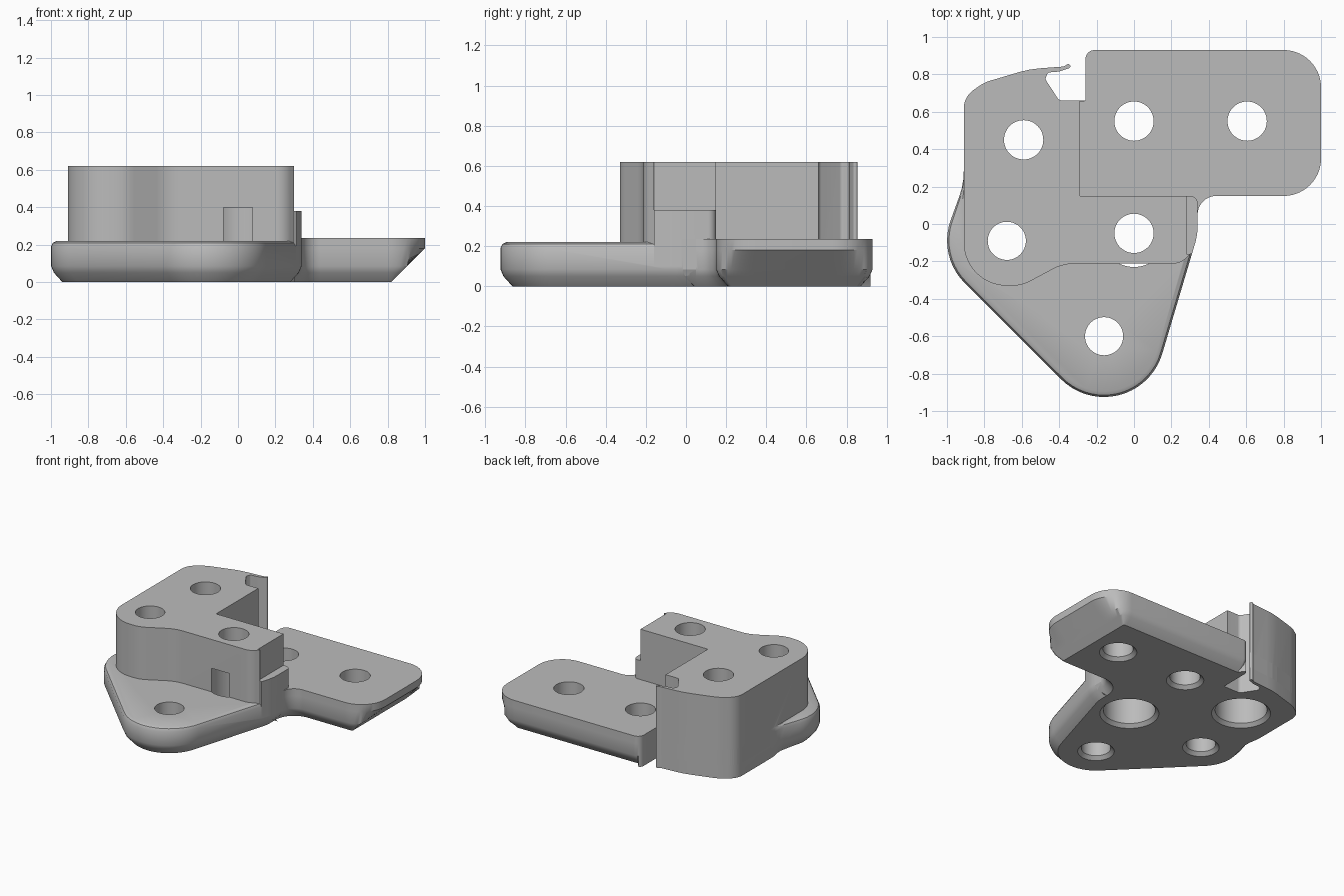
import bpy, bmesh, math
from mathutils import Vector

cube = bpy.data.objects.get("Cube")
if cube:
    bpy.data.objects.remove(cube, do_unlink=True)

grey = bpy.data.materials.new("plain grey")
grey.use_nodes = True
grey.diffuse_color = (0.5, 0.5, 0.5, 1)
grey.node_tree.nodes["Principled BSDF"].inputs["Base Color"].default_value = (0.5, 0.5, 0.5, 1)


def rounded(corners):
    """Closed outline from (x, y, radius) corners, each radius made an arc."""
    out, n = [], len(corners)
    for i, c in enumerate(corners):
        p = Vector(c[:2])
        r = c[2] if len(c) > 2 else 0
        a = (Vector(corners[i - 1][:2]) - p).normalized()
        b = (Vector(corners[(i + 1) % n][:2]) - p).normalized()
        turn = math.pi - a.angle(b)
        if r == 0 or turn < 0.02:
            out.append(p)
            continue
        start = p + a * r * math.tan(turn / 2)
        centre = p + (a + b).normalized() * r / math.cos(turn / 2)
        arm = start - centre
        sign = 1 if a.x * b.y - a.y * b.x < 0 else -1
        steps = max(2, math.ceil(turn / 0.12))
        for k in range(steps + 1):
            t = sign * turn * k / steps
            out.append(centre + Vector((arm.x * math.cos(t) - arm.y * math.sin(t),
                                        arm.x * math.sin(t) + arm.y * math.cos(t))))
    return out


def loft(bm, rings):
    """Closed solid through rings of equal length."""
    loops = [[bm.verts.new(v) for v in ring] for ring in rings]
    n = len(loops[0])
    for low, high in zip(loops, loops[1:]):
        for i in range(n):
            j = (i + 1) % n
            bm.faces.new((low[i], low[j], high[j], high[i]))
    bm.faces.new(loops[0][::-1])
    bm.faces.new(loops[-1])


def finish(name, bm):
    bmesh.ops.recalc_face_normals(bm, faces=bm.faces)
    mesh = bpy.data.meshes.new(name)
    bm.to_mesh(mesh)
    bm.free()
    mesh.materials.append(grey)
    ob = bpy.data.objects.new(name, mesh)
    bpy.context.collection.objects.link(ob)
    return ob


def slab(name, corners, levels, weight=lambda p: 0, cap=lambda z: 9):
    """Stack an outline at (z, inset) levels; weight scales the inset."""
    pts = rounded(corners)
    n = len(pts)
    normals = []
    for i, p in enumerate(pts):
        d1 = (p - pts[i - 1]).normalized()
        d2 = (pts[(i + 1) % n] - p).normalized()
        n1, n2 = Vector((d1.y, -d1.x)), Vector((d2.y, -d2.x))
        m = (n1 + n2).normalized()
        normals.append(m / max(0.5, m.dot(n1)))
    rings = []
    for z, inset in levels:
        ring = [p - m * inset * weight(p) for p, m in zip(pts, normals)]
        rings.append([(min(q.x, cap(z)), q.y, z) for q in ring])
    bm = bmesh.new()
    loft(bm, rings)
    return finish(name, bm)


# Shared rear outline: notch, small hook and rounded back corner
rear = [(-0.40, 0.66, 0.03), (-0.475, 0.775, 0.02), (-0.46, 0.81, 0.015),
        (-0.40, 0.815, 0.05), (-0.34, 0.835, 0.014), (-0.34, 0.865, 0.012),
        (-0.375, 0.842, 0.03), (-0.56, 0.828, 0.5), (-0.80, 0.757, 0.2),
        (-0.91, 0.68, 0.12)]

# Base plate with chamfered foot and softened top edge
base = slab("bracket_body",
            [(0.34, 0.1), (0.3, 0.4), (-0.2, 0.4), (-0.2, 0.66)] + rear +
            [(-0.91, 0.213, 0.4), (-1.05, -0.171, 0.32),
             (-0.004, -1.215, 0.325), (0.34, -0.058, 0.3)],
            [(0, 0.06), (0.05, 0.015), (0.085, 0), (0.19, 0), (0.21, 0.01), (0.22, 0.03)],
            weight=lambda p: min(1, max(0, (0.25 - p.y) / 0.15)))

# Side arm with a long sloped end
arm = slab("side_arm",
           [(-0.26, 0.93, 0.05), (-0.26, 0.66), (-0.35, 0.64), (-0.35, 0.1),
            (0.3, -0.02), (0.34, -0.02), (0.34, 0.15, 0.1), (1, 0.15, 0.2), (1, 0.93, 0.2)],
           [(0, 0.06), (0.05, 0.015), (0.085, 0), (0.18, 0), (0.235, 0)],
           weight=lambda p: 1 if p.x > -0.24 else 0,
           cap=lambda z: 0.82 + z)

# Raised block
block = slab("raised_block",
             [(0.28, 0.15), (-0.29, 0.15), (-0.29, 0.66)] + rear +
             [(-0.91, -0.33, 0.23), (-0.60, -0.33, 0.2), (-0.38, -0.212, 0.25),
              (0.25, -0.212, 0.1), (0.30, -0.16), (0.28, -0.16)],
             [(0.1, 0), (0.62, 0)])

# Step beside the block
step = slab("side_step",
            [(0.2, 0.15), (0.2, -0.16), (0.31, -0.16), (0.34, -0.058, 0.3), (0.34, 0.15, 0.04)],
            [(0.1, 0), (0.38, 0)])

# Screw holes: plain ones, and two counterbored from below
bm = bmesh.new()
for x, y, r, bore in [(0, 0.55, 0.105, 0), (0.605, 0.55, 0.105, 0), (-0.68, -0.09, 0.102, 0),
                      (-0.16, -0.6, 0.102, 0), (-0.59, 0.45, 0.105, 0.18), (0, -0.05, 0.105, 0.18)]:
    foot = bore or r
    profile = [(-0.02, foot + 0.045), (0.025, foot)]
    if bore:
        profile += [(0.4, bore), (0.4, r)]
    profile.append((0.7, r))
    loft(bm, [[(x + s * math.cos(k * math.tau / 48), y + s * math.sin(k * math.tau / 48), z)
               for k in range(48)] for z, s in profile])
holes = finish("hole_cutters", bm)

# Join the solids, then drill
bpy.ops.object.select_all(action="DESELECT")
bpy.context.view_layer.objects.active = base
base.select_set(True)
for other, op in [(block, "UNION"), (step, "UNION"), (arm, "UNION"), (holes, "DIFFERENCE")]:
    other.hide_render = True
    mod = base.modifiers.new(op.lower(), "BOOLEAN")
    mod.operation = op
    mod.solver = "EXACT"
    mod.object = other
    bpy.ops.object.modifier_apply(modifier=mod.name)
    bpy.data.objects.remove(other, do_unlink=True)

bpy.ops.object.shade_smooth_by_angle(angle=math.radians(30))
